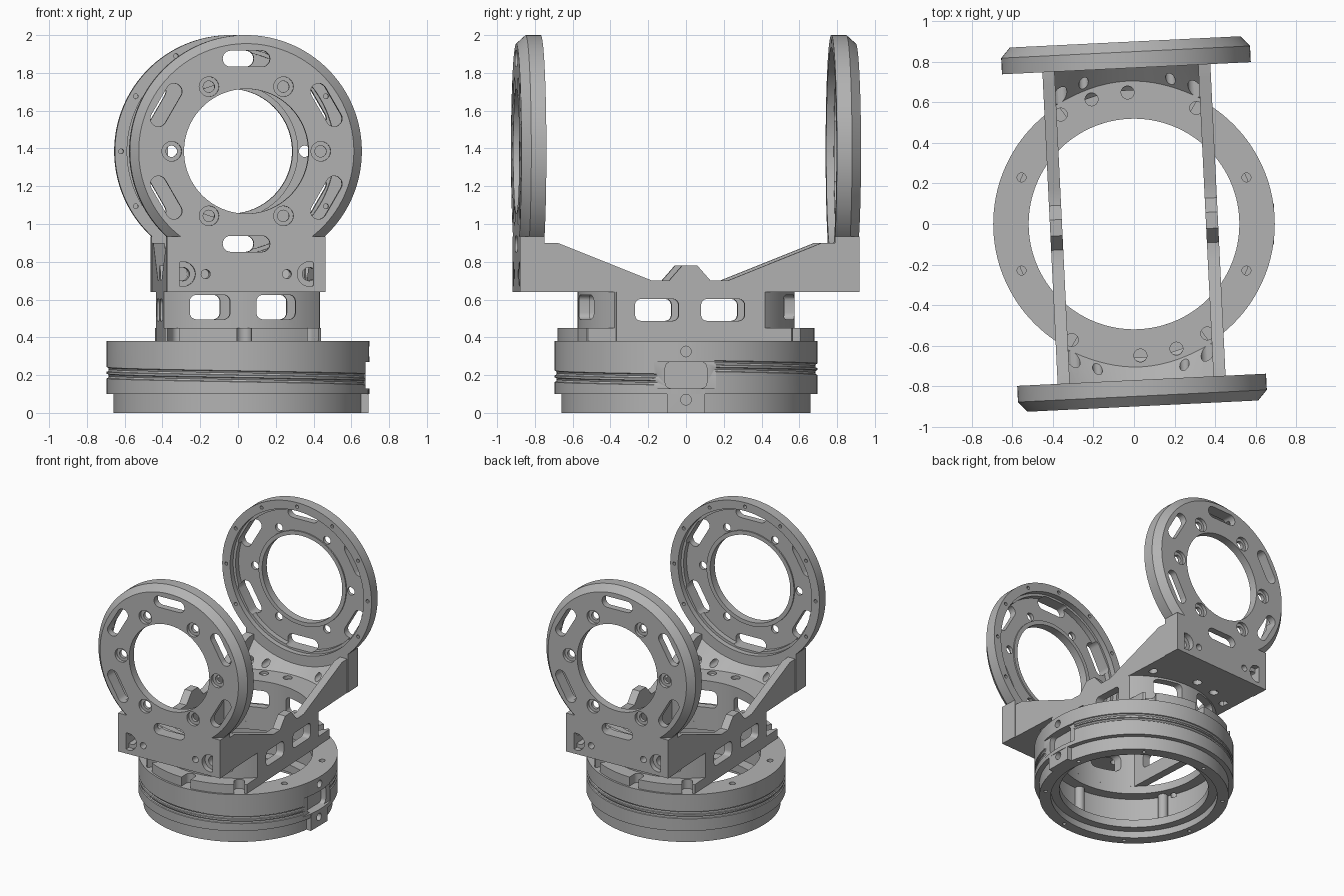
import bpy, bmesh, math
from math import pi, sin, cos, radians
from mathutils import Matrix

if "Cube" in bpy.data.objects:
    bpy.data.objects.remove(bpy.data.objects["Cube"], do_unlink=True)

metal = bpy.data.materials.new("machined grey")
metal.use_nodes = True
metal.diffuse_color = (0.45, 0.45, 0.45, 1)
metal.node_tree.nodes["Principled BSDF"].inputs["Base Color"].default_value = (0.45, 0.45, 0.45, 1)

TURN = radians(2.8)          # the yoke is turned slightly on the base
AXIS_Z = 1.385               # height of the disc centres
DISC = Matrix.Translation((0, 0, AXIS_Z)) @ Matrix.Rotation(pi / 2, 4, 'X')
FRONT = Matrix.Rotation(pi / 2, 4, 'X')                       # (a, b, depth) -> (a, -depth, b)
SIDE = Matrix(((0, 0, 1, 0), (1, 0, 0, 0), (0, 1, 0, 0), (0, 0, 0, 1)))  # (a, b, depth) -> (depth, a, b)
FLAT = Matrix.Identity(4)


def spin(angle):
    return Matrix.Rotation(angle, 4, 'Z')


def move(x, y=0, z=0):
    return Matrix.Translation((x, y, z))


def lathe(bm, profile, matrix=FLAT, n=96):
    """Closed (radius, height) profile turned round local z."""
    rings = [[bm.verts.new(matrix @ move(r * cos(a), r * sin(a), h).translation) for r, h in profile]
             for a in (2 * pi * i / n for i in range(n))]
    m = len(profile)
    for i in range(n):
        p, q = rings[i], rings[(i + 1) % n]
        for j in range(m):
            k = (j + 1) % m
            bm.faces.new((p[j], q[j], q[k], p[k]))


def prism(bm, pts, lo, hi, matrix=FLAT):
    """Outline extruded along local z."""
    a = [bm.verts.new(matrix @ move(x, y, lo).translation) for x, y in pts]
    b = [bm.verts.new(matrix @ move(x, y, hi).translation) for x, y in pts]
    bm.faces.new(a[::-1])
    bm.faces.new(b)
    for i in range(len(pts)):
        j = (i + 1) % len(pts)
        bm.faces.new((a[i], a[j], b[j], b[i]))


def rod(bm, r, lo, hi, matrix=FLAT, n=24):
    prism(bm, [(r * cos(2 * pi * i / n), r * sin(2 * pi * i / n)) for i in range(n)], lo, hi, matrix)


def rounded(w, h, r, n=6):
    pts = []
    for k, (sx, sy) in enumerate(((1, 1), (-1, 1), (-1, -1), (1, -1))):
        for i in range(n + 1):
            a = pi / 2 * (k + i / n)
            pts.append((sx * (w / 2 - r) + r * cos(a), sy * (h / 2 - r) + r * sin(a)))
    return pts


def box(bm, x0, x1, y0, y1, z0, z1):
    prism(bm, [(x0, y0), (x1, y0), (x1, y1), (x0, y1)], z0, z1)


def part(name, *builders):
    """Each builder is (function, arguments...)."""
    bm = bmesh.new()
    for fn, *args in builders:
        fn(bm, *args)
    bmesh.ops.recalc_face_normals(bm, faces=bm.faces)
    mesh = bpy.data.meshes.new(name)
    bm.to_mesh(mesh)
    bm.free()
    mesh.materials.append(metal)
    obj = bpy.data.objects.new(name, mesh)
    bpy.context.collection.objects.link(obj)
    return obj


def combine(obj, *builders, op='DIFFERENCE'):
    tool = part("cutter", *builders)
    mod = obj.modifiers.new("cut", 'BOOLEAN')
    mod.operation, mod.solver, mod.object = op, 'EXACT', tool
    deps = bpy.context.evaluated_depsgraph_get()
    mesh = bpy.data.meshes.new_from_object(obj.evaluated_get(deps))
    obj.modifiers.clear()
    obj.data = mesh
    bpy.data.objects.remove(tool, do_unlink=True)


def finish(obj, angle=0.0):
    obj.data.transform(spin(angle))
    bpy.ops.object.select_all(action='DESELECT')
    obj.select_set(True)
    bpy.context.view_layer.objects.active = obj
    bpy.ops.object.shade_smooth_by_angle(angle=radians(30))


def helix(bm, radius, thick, z0, z1, n=120, sides=8):
    """Tube winding clockwise round z, used for the cable groove."""
    rings = []
    for i in range(n + 1):
        t = i / n
        a = -0.22 - t * (2 * pi - 0.44)
        rings.append([])
        for k in range(sides):
            b = 2 * pi * k / sides
            r = radius + thick * cos(b)
            rings[-1].append(bm.verts.new((r * cos(a), r * sin(a), z0 + (z1 - z0) * t + thick * sin(b))))
    for p, q in zip(rings, rings[1:]):
        for k in range(sides):
            j = (k + 1) % sides
            bm.faces.new((p[k], p[j], q[j], q[k]))
    bm.faces.new(rings[0])
    bm.faces.new(rings[-1][::-1])


# Base ring with inner lips, cable grooves and clamp pocket
base = part("base_ring", (lathe, [
    (0.58, 0), (0.66, 0), (0.66, 0.1), (0.695, 0.1), (0.695, 0.38), (0.52, 0.38), (0.52, 0.32),
    (0.6, 0.32), (0.6, 0.11), (0.52, 0.11), (0.52, 0.05), (0.58, 0.05)], FLAT, 128))
combine(base, (helix, 0.697, 0.013, 0.16, 0.23), (helix, 0.697, 0.013, 0.195, 0.265))
combine(base, (box, 0.62, 0.69, -0.1, 0.1, 0, 0.12), op='UNION')
combine(base, (box, 0.67, 0.8, -0.17, 0.16, 0.13, 0.27))
combine(base, (prism, rounded(0.22, 0.14, 0.03), 0.63, 0.8, move(0, 0, 0.2) @ SIDE),
        *[(rod, 0.028, 0.61, 0.8, move(0, 0, z) @ SIDE) for z in (0.07, 0.325)],
        *[(rod, 0.022, 0.3, 0.4, move(sx * 0.555, sy * 0.23)) for sx in (-1, 1) for sy in (-1, 1)],
        *[(rod, 0.013, -0.1, 0.04, spin(pi / 4 * i + 0.2) @ move(0.62)) for i in range(8)])
finish(base)

# Bosses standing inside the base ring
bosses = part("base_bosses", *[(rod, 0.035, 0.1, 0.33, spin(pi / 3 * i + pi / 6) @ move(0.59)) for i in range(6)])
finish(bosses)

# Curved centre wall with its bolting flange
centre = part("centre_wall", (lathe, [
    (0.52, 0.38), (0.68, 0.38), (0.68, 0.45), (0.575, 0.45), (0.575, 0.66), (0.52, 0.66)]))
combine(centre, (box, -0.413, 0.413, -1, 1, 0.2, 0.8), op='INTERSECT')
combine(centre,
        *[(prism, rounded(0.21, 0.13, 0.035), -1, 1, move(x, 0, 0.56) @ FRONT) for x in (-0.175, 0.175)],
        *[(prism, rounded(0.16, 0.075, 0.036), 0.3, 0.46, spin(s * pi / 2 + radians(d)) @ move(0.67))
          for s in (-1, 1) for d in (-33, 0, 33)])
finish(centre, TURN)

# Side plates joining the two ends
half = [(0.9, 0.64), (0.9, 0.9), (0.7, 0.9), (0.2, 0.7), (0.11, 0.7), (0.04, 0.78)]
outline = [(0.39, 0.38), (0.39, 0.64)] + half
outline += [(-y, z) for y, z in reversed(outline)]
for name, x in (("left_side_plate", 0.355), ("right_side_plate", -0.415)):
    plate = part(name, (prism, outline, x, x + 0.06, SIDE))
    combine(plate, *[(prism, rounded(0.23, 0.115, 0.03), -1, 1, move(0, y, 0.545) @ SIDE)
                     for y in (-0.175, 0.175)])
    # keep the open disc recess clear of the plates
    combine(plate, (rod, 0.56, -0.95, 0.95, DISC, 96))
    finish(plate, TURN)

# Two identical ends, the rear one turned half round
for side, turn in (("front", 0), ("rear", pi)):
    # Disc with recessed inner face
    disc = part(side + "_disc", (lathe, [
        (0.33, 0.9), (0.57, 0.9), (0.615, 0.85), (0.615, 0.77), (0.55, 0.77), (0.55, 0.81),
        (0.53, 0.81), (0.53, 0.85), (0.36, 0.85), (0.36, 0.84), (0.33, 0.84)], DISC, 128))
    slots = [(prism, rounded(0.085, 0.25, 0.042), 0.7, 1, DISC @ spin(pi / 3 * i + pi / 6) @ move(0.49))
             for i in range(6)]
    combine(disc, *slots,
            *[(rod, 0.052, 0.875, 1, DISC @ spin(pi / 3 * i) @ move(0.395)) for i in range(6)],
            *[(rod, 0.013, 0.7, 0.8, DISC @ spin(pi / 6 * i) @ move(0.582), 12) for i in range(12)])
    combine(disc, *[(rod, 0.03, 0.8, 1, DISC @ spin(pi / 3 * i) @ move(0.395)) for i in range(6)])
    finish(disc, TURN + turn)

    # Upright wall below the disc
    bores = [(rod, r, 0.5, 1, move(s * x, 0, 0.735) @ FRONT)
             for s in (-1, 1) for x, r in ((0.335, 0.036), (0.215, 0.024))]
    wall = part(side + "_wall", (box, -0.42, 0.42, -0.9, -0.77, 0.64, 0.935))
    combine(wall, (rod, 0.56, 0.7, 1, DISC, 96))
    combine(wall, *[(rod, 0.065, 0.86, 1, move(x, 0, 0.735) @ FRONT) for x in (-0.335, 0.335)])
    combine(wall, *bores)
    finish(wall, TURN + turn)

    # Conical fillet between wall and shelf
    fillet = part(side + "_fillet", (box, -0.4, 0.4, -0.775, -0.6, 0.66, 0.88))
    combine(fillet, (lathe, [(0.01, 0.79), (0.613, 0.79), (0.819, 0.55), (0.01, 0.55)], DISC))
    combine(fillet, *bores)
    finish(fillet, TURN + turn)

    # Shelf on top of the centre wall
    shelf = part(side + "_shelf", (box, -0.413, 0.413, -0.8, -0.3, 0.64, 0.7))
    combine(shelf, (rod, 0.52, 0.5, 0.9, FLAT, 96),
            *[(rod, 0.032, 0.5, 0.9, spin(-pi / 2 + radians(d)) @ move(0.65)) for d in (-31, 0, 16, 31)])
    finish(shelf, TURN + turn)
